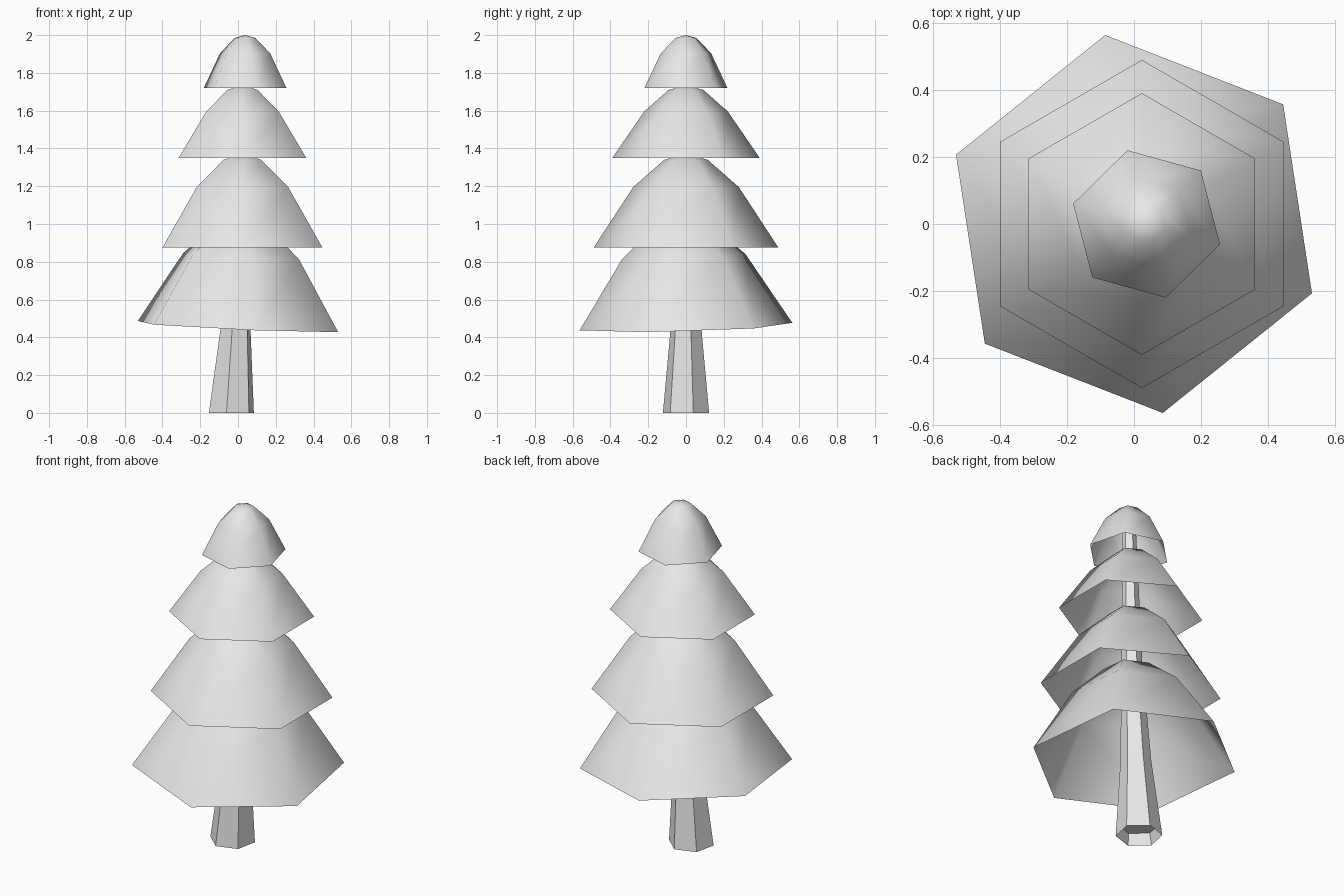
import bpy
import bmesh
import math
from mathutils import Matrix, Vector

cube = bpy.data.objects.get("Cube")
if cube:
    bpy.data.objects.remove(cube, do_unlink=True)

SIDES = 6

grey = bpy.data.materials.new("plain_grey")
grey.use_nodes = True
grey.diffuse_color = (0.8, 0.8, 0.8, 1)
grey.node_tree.nodes["Principled BSDF"].inputs["Base Color"].default_value = (0.8, 0.8, 0.8, 1)


def add_ring(bm, cx, cy, z, radius, phase):
    """Hexagonal ring of vertices."""
    angles = [math.radians(phase) + i * math.tau / SIDES for i in range(SIDES)]
    return [bm.verts.new((cx + radius * math.cos(a), cy + radius * math.sin(a), z))
            for a in angles]


def bridge(bm, low, high):
    for i in range(SIDES):
        j = (i + 1) % SIDES
        bm.faces.new((low[i], low[j], high[j], high[i]))


def finish(bm, name, smooth):
    mesh = bpy.data.meshes.new(name)
    for face in bm.faces:
        face.smooth = smooth
    bm.to_mesh(mesh)
    bm.free()
    mesh.materials.append(grey)
    obj = bpy.data.objects.new(name, mesh)
    bpy.context.collection.objects.link(obj)
    return obj


def foliage_tier(name, cx, z, radii, heights, phase, tilt=(0, 0)):
    """Open hexagonal skirt closed by a pointed cap; tilt is the slope of its rim."""
    bm = bmesh.new()
    rings = [add_ring(bm, 0, 0, h, r, phase) for r, h in zip(radii, heights)]
    for low, high in zip(rings, rings[1:]):
        bridge(bm, low, high)
    tip = bm.verts.new((0, 0, heights[-1]))
    top = rings[-1]
    for i in range(SIDES):
        bm.faces.new((top[i], top[(i + 1) % SIDES], tip))
    normal = Vector((-tilt[0], -tilt[1], 1))
    turn = Vector((0, 0, 1)).rotation_difference(normal).to_matrix().to_4x4()
    bm.transform(Matrix.Translation((cx, 0, z)) @ turn)
    return finish(bm, name, True)


# Foliage, from the ground up
foliage_tier("bottom_foliage", 0.0, 0.457, (0.570, 0.330, 0.143),
             (0, 0.372, 0.54, 0.575), 38.7, (-0.045, 0.028))
foliage_tier("lower_middle_foliage", 0.0235, 0.875, (0.489, 0.280, 0.115),
             (0, 0.32, 0.465, 0.495), 30)
foliage_tier("upper_middle_foliage", 0.0235, 1.35, (0.390, 0.222, 0.092),
             (0, 0.245, 0.36, 0.385), 30)
foliage_tier("top_foliage", 0.0375, 1.72, (0.227, 0.138, 0.057),
             (0, 0.183, 0.265, 0.28), 44.6)

# Tapered trunk with a shallow recess underneath: (centre x, z, radius)
bm = bmesh.new()
profile = [(-0.030, 0.07, 0.117), (-0.035, 0.0, 0.125), (-0.013, 0.45, 0.083),
           (0.015, 1.05, 0.056), (0.035, 1.90, 0.036)]
rings = [add_ring(bm, cx, 0, z, r, 18) for cx, z, r in profile]
for v in rings[0]:
    v.co.x = -0.032 + (v.co.x + 0.030) * 0.97
    v.co.y *= 0.97
for low, high in zip(rings, rings[1:]):
    bridge(bm, low, high)
bm.faces.new(rings[0][::-1])
bm.faces.new(rings[-1])
finish(bm, "trunk", False)
